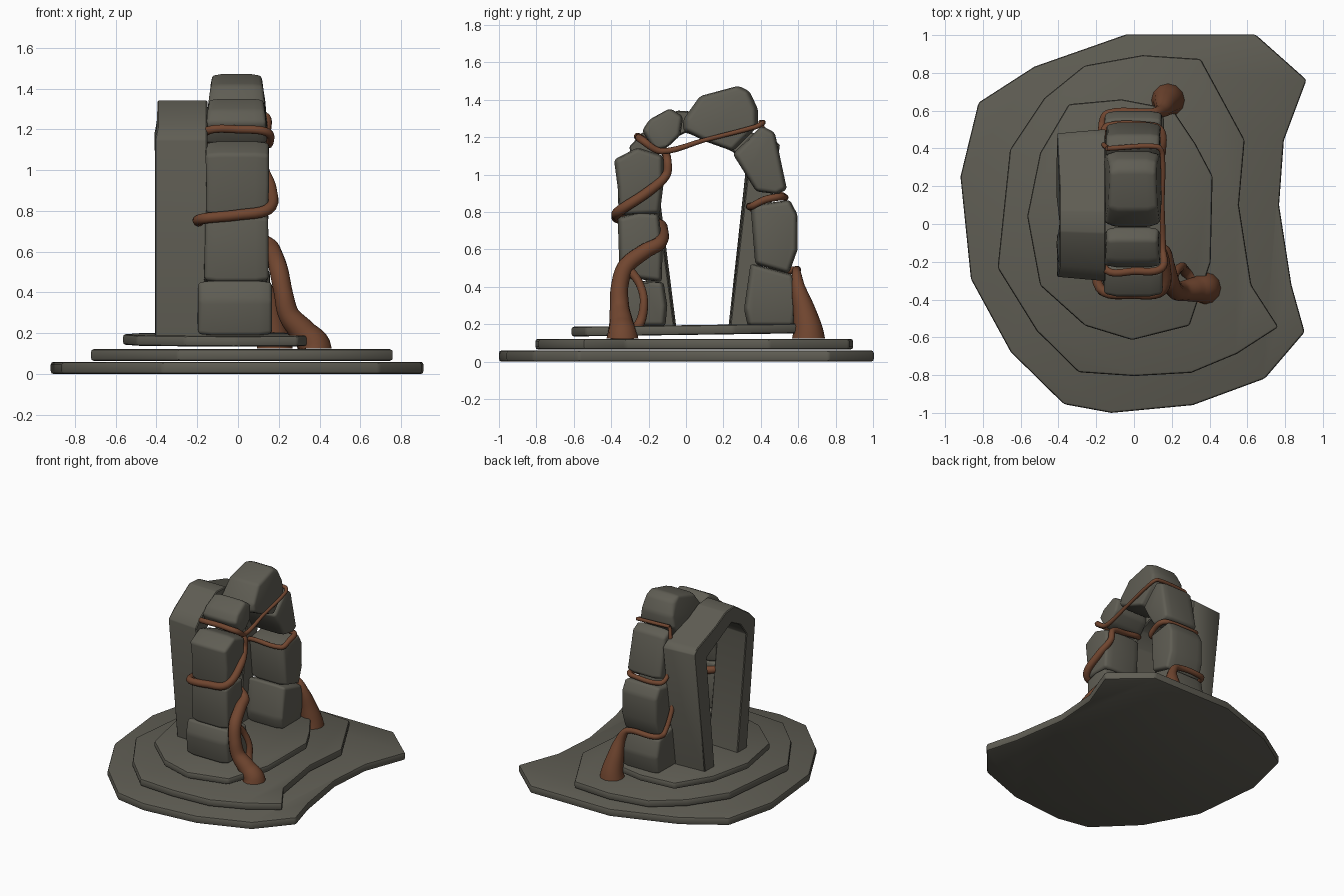
import bpy, bmesh, math, random
from mathutils import Vector

random.seed(4)


def material(name, rgb):
    m = bpy.data.materials.new(name)
    m.diffuse_color = (*rgb, 1)
    return m


STONE = material("grey_stone", (0.115, 0.11, 0.088))
ROOT = material("brown_root", (0.165, 0.061, 0.029))


def finish(ob, mat, angle=35):
    ob.data.materials.clear()
    ob.data.materials.append(mat)
    bpy.ops.object.select_all(action='DESELECT')
    ob.select_set(True)
    bpy.context.view_layer.objects.active = ob
    bpy.ops.object.shade_smooth_by_angle(angle=math.radians(angle))


def loft(name, rings, bevel, segments):
    """Solid through matching outlines, with rounded edges."""
    bm = bmesh.new()
    loops = [[bm.verts.new(p) for p in ring] for ring in rings]
    bm.faces.new(loops[0])
    bm.faces.new(loops[-1])
    for a, b in zip(loops, loops[1:]):
        for i in range(len(a)):
            j = (i + 1) % len(a)
            bm.faces.new((a[i], a[j], b[j], b[i]))
    bmesh.ops.recalc_face_normals(bm, faces=bm.faces)
    me = bpy.data.meshes.new(name)
    bm.to_mesh(me)
    bm.free()
    ob = bpy.data.objects.new(name, me)
    bpy.context.collection.objects.link(ob)
    mod = ob.modifiers.new("bevel", 'BEVEL')
    mod.width, mod.segments = bevel, segments
    mod.limit_method = 'ANGLE'
    mod.angle_limit = math.radians(20)
    bpy.context.view_layer.objects.active = ob
    bpy.ops.object.modifier_apply(modifier="bevel")
    finish(ob, STONE)
    return ob


# stepped base slabs, (x, y) outlines
slabs = [
    ("base_slab_lower", 0.0, 0.06, 0.0, 1.004, [
        (-.04, 1), (.64, 1), (.91, .76), (.79, .44), (.765, .10), (.83, -.32), (.9, -.57),
        (.69, -.815), (.31, -.955), (-.12, -.996), (-.37, -.95), (-.65, -.675), (-.86, -.29),
        (-.915, .25), (-.82, .64), (-.525, .83)]),
    ("base_slab_middle", 0.065, 0.122, 0.0, 1.01, [
        (.045, .885), (.35, .865), (.58, .44), (.55, .10), (.615, -.32), (.757, -.54), (.54, -.68),
        (.30, -.78), (0, -.797), (-.29, -.777), (-.51, -.56), (-.715, -.23), (-.65, .39),
        (-.47, .66), (-.26, .83)]),
    ("base_slab_upper", 0.143, 0.195, 0.014, 1.015, [
        (-.065, .65), (.2, .6), (.32, .42), (.41, .25), (.4, -.2), (.29, -.53), (-.01, -.605),
        (-.256, -.53), (-.49, -.32), (-.557, .04), (-.49, .37), (-.34, .625)]),
]
for name, z0, z1, tilt, s, pts in slabs:
    loft(name, [[(x * s, y * s, z + tilt * y) for x, y in pts] for z in (z0, z1)], 0.014, 2)

# arch stones: (y, z) outline and x range
stones = [
    ("front_stone_bottom", -.195, .165,
     [(-.37, .19), (-.11, .19), (-.10, .3), (-.12, .425), (-.22, .43), (-.36, .46), (-.39, .36)]),
    ("front_stone_middle", -.165, .148,
     [(-.355, .455), (-.13, .425), (-.125, .6), (-.145, .79), (-.25, .8), (-.365, .77)]),
    ("front_stone_upper", -.157, .148,
     [(-.36, .78), (-.14, .79), (-.12, .95), (-.12, 1.1), (-.26, 1.145), (-.385, 1.08), (-.365, .93)]),
    ("front_stone_shoulder", -.158, .143,
     [(-.17, 1.125), (-.1, 1.145), (-.03, 1.21), (-.015, 1.31), (-.085, 1.355), (-.195, 1.295), (-.235, 1.235)]),
    ("keystone", -.16, .143,
     [(-.015, 1.235), (.11, 1.175), (.25, 1.125), (.385, 1.26), (.385, 1.35), (.34, 1.445),
      (.28, 1.475), (.075, 1.42), (-.015, 1.295)]),
    ("back_stone_shoulder", -.15, .14,
     [(.25, 1.11), (.31, 1.015), (.375, .91), (.49, .895), (.54, .92), (.475, 1.225), (.405, 1.262)]),
    ("back_stone_middle", -.155, .148,
     [(.37, .52), (.55, .47), (.597, .6), (.597, .785), (.555, .865), (.345, .835)]),
    ("back_stone_bottom", -.165, .155,
     [(.31, .28), (.33, .19), (.58, .19), (.605, .33), (.575, .465), (.345, .525)]),
]
for name, x0, x1, pts in stones:
    cy = sum(p[0] for p in pts) / len(pts)
    cz = sum(p[1] for p in pts) / len(pts)
    rings = []
    # ends a little smaller than the middle, narrower towards the crown of the arch
    for x, s in ((x0, .9), (x0 + .06, 1), (x1 - .06, 1), (x1, .9)):
        rings.append([(x * (1 - .9 * max(0, z - 1.24)) + random.uniform(-.005, .005),
                       cy + (y - cy) * s, cz + (z - cz) * (s + 1) / 2) for y, z in pts])
    loft(name, rings, 0.018, 3)

# thin leaning arch behind the stones, extruded along x
rear = [(-.05, .17), (-.165, 1.08), (-.09, 1.18), (0, 1.225), (.15, 1.175), (.325, 1.08), (.225, .17),
        (.345, .17), (.48, 1.16), (.435, 1.195), (.18, 1.275), (.07, 1.335), (-.04, 1.342),
        (-.22, 1.22), (-.28, 1.15), (-.17, .17)]
loft("rear_arch", [[(-.408 if z < 1.2 else -.395, y, z) for y, z in rear],
                   [(-.15, y + .06 * (y - .1), z) for y, z in rear]], 0.006, 1)


# climbing roots: (x, y, z, radius)
def root(name, pts):
    cu = bpy.data.curves.new(name, 'CURVE')
    cu.dimensions = '3D'
    cu.bevel_depth, cu.bevel_resolution = 1.0, 4
    cu.resolution_u, cu.use_fill_caps = 6, True
    sp = cu.splines.new('BEZIER')
    sp.bezier_points.add(len(pts) - 1)
    for i, (bp, p) in enumerate(zip(sp.bezier_points, pts)):
        co = Vector(p[:3])
        prev = Vector(pts[max(i - 1, 0)][:3])
        nxt = Vector(pts[min(i + 1, len(pts) - 1)][:3])
        t = (nxt - prev).normalized()
        if i == 0 and p[3] > .03:
            t = Vector((0, 0, 1))  # thick roots leave the ground upright
        bp.handle_left_type = bp.handle_right_type = 'FREE'
        bp.co = co
        bp.handle_left = co - t * (co - prev).length * .33
        bp.handle_right = co + t * (nxt - co).length * .33
        bp.radius = p[3]
    ob = bpy.data.objects.new(name, cu)
    bpy.context.collection.objects.link(ob)
    bpy.ops.object.select_all(action='DESELECT')
    ob.select_set(True)
    bpy.context.view_layer.objects.active = ob
    bpy.ops.object.convert(target='MESH')
    finish(bpy.context.object, ROOT, 60)


root("front_root", [
    (.375, -.34, .125, .085), (.325, -.345, .2, .066), (.25, -.355, .29, .052), (.222, -.355, .40, .046),
    (.2, -.32, .51, .046), (.175, -.22, .59, .042), (.15, -.14, .635, .036), (.02, -.125, .70, .03),
    (-.15, -.16, .74, .028), (-.18, -.34, .76, .026), (0, -.37, .78, .027), (.15, -.35, .81, .028),
    (.163, -.2, .91, .027), (.13, -.105, 1.0, .024), (.115, -.1, 1.08, .022), (0, -.11, 1.11, .02),
    (-.15, -.13, 1.14, .02), (-.145, -.245, 1.195, .02), (0, -.25, 1.2, .02), (.145, -.235, 1.185, .021),
    (.152, -.13, 1.125, .017), (.15, .1, 1.185, .012), (.15, .37, 1.255, .013),
    (.12, .41, 1.275, .014), (-.14, .4, 1.28, .013)])
root("front_root_branch", [
    (.34, -.32, .15, .03), (.27, -.25, .2, .027), (.255, -.225, .32, .022), (.225, -.25, .42, .022),
    (.2, -.31, .5, .025)])
root("back_root", [
    (.18, .655, .125, .088), (.168, .635, .26, .063), (.145, .6, .40, .036), (.09, .59, .48, .022),
    (-.14, .585, .49, .02), (-.172, .51, .5, .018), (-.17, .37, .79, .017), (-.13, .345, .83, .017),
    (.13, .35, .83, .018), (.152, .42, .865, .02), (.145, .49, .88, .02), (.1, .52, .88, .018),
    (-.14, .52, .885, .018), (-.163, .46, .93, .015), (-.16, .42, 1.2, .013), (-.14, .4, 1.28, .013)])
